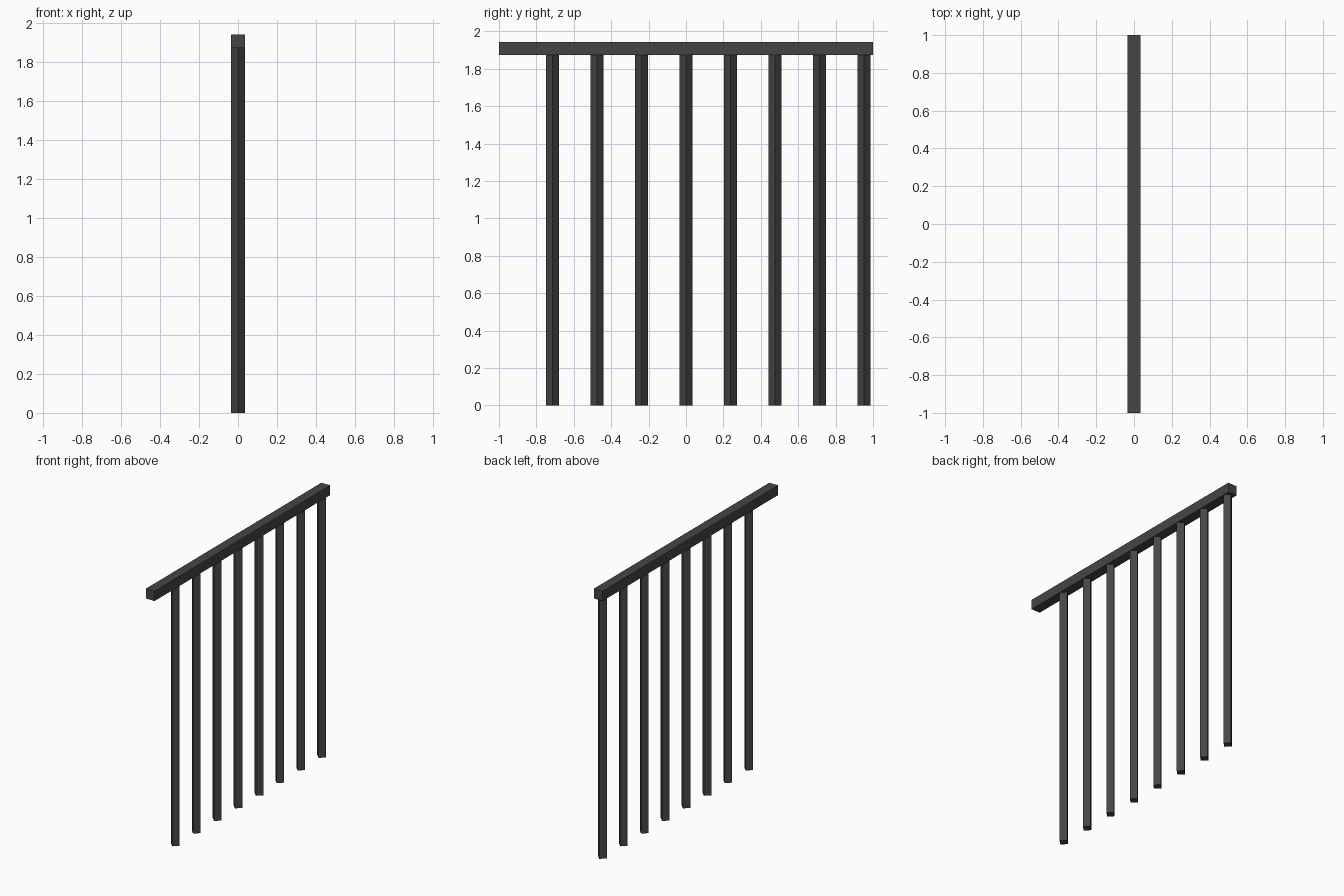
import bpy
import math

if "Cube" in bpy.data.objects:
    bpy.data.objects.remove(bpy.data.objects["Cube"])

dark = bpy.data.materials.new("dark_metal")
dark.diffuse_color = (0.06, 0.06, 0.06, 1)
dark.use_nodes = True
dark.node_tree.nodes["Principled BSDF"].inputs["Base Color"].default_value = dark.diffuse_color

RAIL_BOTTOM, RAIL_TOP, HALF = 1.873, 1.943, 0.035
SPACING = 2 / 8.4  # distance between bars

# square top rail
bpy.ops.mesh.primitive_cube_add(size=1, location=(0, 0, (RAIL_BOTTOM + RAIL_TOP) / 2))
rail = bpy.context.object
rail.name = "top_rail"
rail.scale = (2 * HALF, 2, RAIL_TOP - RAIL_BOTTOM)
bpy.ops.object.transform_apply(location=False, rotation=False, scale=True)
rail.data.materials.append(dark)

# eight square bars turned corner-on, offset towards the back end
for i in range(8):
    bpy.ops.mesh.primitive_cube_add(
        size=1,
        location=(0, (i - 3) * SPACING, RAIL_BOTTOM / 2),
        rotation=(0, 0, math.pi / 4),
    )
    bar = bpy.context.object
    bar.name = f"bar_{i + 1}"
    side = HALF * math.sqrt(2)
    bar.scale = (side, side, RAIL_BOTTOM)
    bar.data.materials.append(dark)
